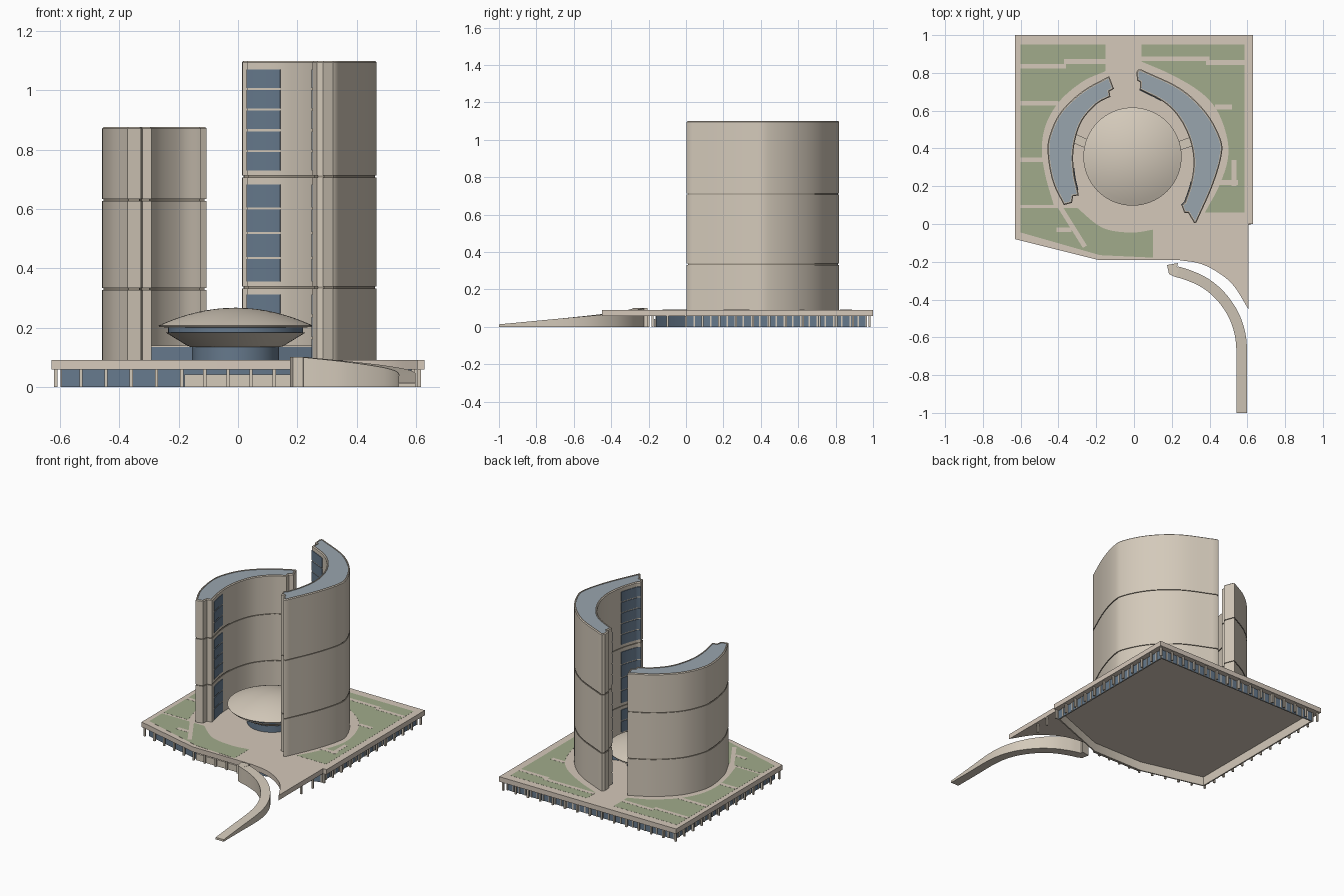
import bpy, bmesh, math
from mathutils import Vector

if "Cube" in bpy.data.objects:
    bpy.data.objects.remove(bpy.data.objects["Cube"])


def material(name, *srgb):
    m = bpy.data.materials.new(name)
    m.use_nodes = True
    col = [((c + 0.055) / 1.055) ** 2.4 for c in srgb] + [1]
    m.diffuse_color = col
    m.node_tree.nodes["Principled BSDF"].inputs["Base Color"].default_value = col
    return m


CONCRETE = material("concrete", 0.83, 0.79, 0.73)
PAVING = material("paving", 0.835, 0.785, 0.73)
LAWN = material("lawn", 0.63, 0.67, 0.545)
ROOF = material("roof_grey", 0.6, 0.645, 0.68)
GLASS = material("blue_glass", 0.4, 0.475, 0.55)
SEAM = material("dark_joint", 0.6, 0.565, 0.51)
made = []


def finish(name, bm, mats):
    bmesh.ops.recalc_face_normals(bm, faces=bm.faces)
    me = bpy.data.meshes.new(name)
    bm.to_mesh(me)
    bm.free()
    for m in mats:
        me.materials.append(m)
    ob = bpy.data.objects.new(name, me)
    bpy.context.collection.objects.link(ob)
    made.append(ob)


def add_loft(bm, rings, sides=None, top=0, closed=False):
    """Skin a stack of (outline, z) rings, then cap the ends or join them into a tube."""
    loops = [[bm.verts.new((p[0], p[1], z)) for p in pts] for pts, z in rings]
    n = len(loops[0])
    following = loops[1:] + loops[:1] if closed else loops[1:]
    for k, (a, b) in enumerate(zip(loops, following)):
        for i in range(n):
            j = (i + 1) % n
            bm.faces.new((a[i], a[j], b[j], b[i])).material_index = sides[k] if sides else 0
    if not closed:
        bm.faces.new(loops[0])
        bm.faces.new(loops[-1]).material_index = top


def prism(name, pts, z0, z1, mat):
    bm = bmesh.new()
    add_loft(bm, [(pts, z0), (pts, z1)])
    finish(name, bm, [mat])


def ribbon(path, width):
    """Closed outline of a path thickened evenly to both sides."""
    path = [Vector(p) for p in path]
    left, right = [], []
    for i, p in enumerate(path):
        d = (path[min(i + 1, len(path) - 1)] - path[max(i - 1, 0)]).normalized()
        side = Vector((-d.y, d.x)) * width / 2
        left.append(p + side)
        right.append(p - side)
    return left + right[::-1]


def inset(pts, dist):
    """Move a counter-clockwise outline inward."""
    out = []
    for i, p in enumerate(pts):
        d1 = (p - pts[i - 1]).normalized()
        d2 = (pts[(i + 1) % len(pts)] - p).normalized()
        n1, n2 = Vector((-d1.y, d1.x)), Vector((-d2.y, d2.x))
        out.append(p + (n1 + n2) * dist / max(1 + n1.dot(n2), 0.6))
    return out


def spline(ctrl, steps=8):
    c = [Vector(p) for p in ctrl]
    c = [2 * c[0] - c[1]] + c + [2 * c[-1] - c[-2]]
    out = []
    for a, b, d, e in zip(c, c[1:], c[2:], c[3:]):
        for k in range(steps):
            t = k / steps
            out.append(0.5 * (2 * b + (d - a) * t + (2 * a - 5 * b + 4 * d - e) * t * t
                              + (3 * b - a - 3 * d + e) * t ** 3))
    return out + [c[-2]]


def walk(path, step):
    """Evenly spaced points along a polyline."""
    for a, b in zip(path, path[1:]):
        a, b = Vector(a), Vector(b)
        n = max(1, round((b - a).length / step))
        for k in range(n):
            yield a.lerp(b, k / n)


def posts(name, path, step, size, z1, mat):
    bm = bmesh.new()
    for p in walk(path, step):
        box = [p + Vector((sx, sy)) * size / 2 for sx, sy in ((-1, -1), (1, -1), (1, 1), (-1, 1))]
        add_loft(bm, [(box, 0), (box, z1)])
    finish(name, bm, [mat])


def lathe(name, profile, centre, mat, n=64):
    bm = bmesh.new()
    ring = [Vector((math.cos(2 * math.pi * i / n), math.sin(2 * math.pi * i / n))) for i in range(n)]
    add_loft(bm, [([centre + v * r for v in ring], z) for r, z in profile])
    finish(name, bm, [mat])


# Podium: deck slab on a hollow glazed ground floor, columns and mullions
DECK = 0.09
sweep = spline([(0.605, -0.45), (0.53, -0.33), (0.45, -0.26), (0.35, -0.21), (0.23, -0.19)])
prism("podium_deck", [(-0.63, 1), (-0.63, -0.08), (-0.19, -0.19)] + sweep[::-1]
      + [(0.605, 0), (0.63, 0), (0.63, 1)], 0.058, DECK, PAVING)
back_wall = [(0.595, 0), (0.595, 0.965), (-0.595, 0.965), (-0.595, -0.055)]
plan = [Vector(p) for p in back_wall + [(-0.18, -0.16), (0.18, -0.16)]]
inner = inset(plan, 0.008)
bm = bmesh.new()
add_loft(bm, [(plan, 0), (plan, 0.058), (inner, 0.058), (inner, 0)], [0, 1, 1, 1], closed=True)
finish("ground_floor_walls", bm, [GLASS, CONCRETE])
posts("mullions", back_wall, 0.043, 0.008, 0.058, CONCRETE)
posts("columns", [(0.59, -0.2), (0.612, 0), (0.612, 0.982), (-0.615, 0.982), (-0.615, -0.07),
                  (-0.19, -0.178), (0.2, -0.178)], 0.086, 0.011, 0.058, CONCRETE)
prism("front_low_wall", ribbon([(-0.18, -0.166), (0.18, -0.166)], 0.008), 0, 0.042, CONCRETE)

# Lawns with footpaths laid over them
lawns = {
    "left_lawn": [(-0.6, 0.1), (-0.6, 0.95), (-0.15, 0.95)]
    + spline([(-0.15, 0.81), (-0.27, 0.755), (-0.39, 0.655), (-0.465, 0.53), (-0.488, 0.4),
              (-0.47, 0.26), (-0.425, 0.1)]),
    "front_lawn": [(0.1, -0.178), (-0.18, -0.165), (-0.6, -0.045), (-0.6, 0.085)]
    + spline([(-0.3, 0.085), (-0.2, 0), (-0.12, -0.035), (0, -0.045), (0.1, -0.03)]),
    "right_lawn": [(0.04, 0.95), (0.585, 0.95), (0.585, 0.06)]
    + spline([(0.375, 0.06), (0.45, 0.2), (0.496, 0.34), (0.492, 0.46), (0.44, 0.6),
              (0.35, 0.7), (0.2, 0.79), (0.04, 0.86)]),
}
for name, pts in lawns.items():
    prism(name, pts, DECK - 0.002, DECK + 0.0006, LAWN)
paths = [((-0.6, 0.835), (-0.36, 0.835)), ((-0.37, 0.86), (-0.15, 0.86)),
         ((-0.6, 0.64), (-0.4, 0.64)), ((-0.6, 0.34), (-0.48, 0.34)),
         ((-0.41, 0.12), (-0.26, -0.12)), ((-0.41, -0.03), (-0.33, -0.03)),
         ((0.04, 0.875), (0.4, 0.875)), ((0.38, 0.855), (0.585, 0.855)),
         ((0.43, 0.62), (0.52, 0.62)), ((0.44, 0.22), (0.55, 0.22)), ((0.53, 0.2), (0.53, 0.34))]
for a, b in paths:
    prism("footpath", ribbon([a, b], 0.025), DECK - 0.001, DECK + 0.0012, PAVING)


# Crescent towers with recessed joints and a low parapet round the roof
def tower(name, outline, seams, height):
    thin, rim = inset(outline, 0.005), inset(outline, 0.01)
    rings, sides = [(outline, DECK)], []
    for s in seams:
        rings += [(outline, s - 0.0035), (thin, s - 0.0035), (thin, s + 0.0035), (outline, s + 0.0035)]
        sides += [0, 1, 1, 1]
    rings += [(outline, height - 0.005), (thin, height), (rim, height), (rim, height - 0.004)]
    bm = bmesh.new()
    add_loft(bm, rings, sides + [0, 0, 0, 0], top=2)
    finish(name, bm, [CONCRETE, SEAM, ROOF])


def windows(name, path, bands):
    """Stacked panes following a wall; each band is bottom, top, count."""
    bm = bmesh.new()
    shape = ribbon(path, 0.007)
    for z0, z1, n in bands:
        h = (z1 - z0) / n
        for k in range(n):
            add_loft(bm, [(shape, z0 + k * h + 0.0035), (shape, z0 + (k + 1) * h - 0.0035)])
    finish(name, bm, [GLASS])


left_outer = spline([(-0.132, 0.783), (-0.272, 0.704), (-0.389, 0.592), (-0.449, 0.462),
                     (-0.456, 0.36), (-0.429, 0.22), (-0.372, 0.1)])
left_inner = spline([(-0.298, 0.18), (-0.315, 0.26), (-0.322, 0.36), (-0.308, 0.458),
                     (-0.271, 0.552), (-0.197, 0.635), (-0.125, 0.674)])
left_front = [Vector(p) for p in ((-0.328, 0.112), (-0.322, 0.147), (-0.292, 0.152))]
left_back = [Vector(p) for p in ((-0.13, 0.702), (-0.106, 0.716))]
tower("left_tower", left_outer + left_front + left_inner + left_back, [0.33, 0.63], 0.877)
windows("left_tower_windows", left_inner[:12],
        [(DECK, 0.31, 3), (0.35, 0.61, 4), (0.65, 0.855, 3)])

right_outer = spline([(0.331, 0.01), (0.415, 0.2), (0.463, 0.36), (0.457, 0.453),
                      (0.38, 0.593), (0.244, 0.719), (0.036, 0.819)])
right_inner = spline([(0.03, 0.711), (0.157, 0.645), (0.239, 0.562), (0.295, 0.448),
                      (0.315, 0.33), (0.3, 0.212), (0.268, 0.115)])
right_back = [Vector(p) for p in ((0.023, 0.819), (0.013, 0.805), (0.016, 0.76), (0.033, 0.75))]
right_front = [Vector(p) for p in ((0.251, 0.1), (0.267, 0.058), (0.287, 0.058), (0.32, 0.003))]
tower("right_tower", right_outer + right_back + right_inner + right_front, [0.335, 0.71], 1.1)
bands = [(DECK, 0.315, 3), (0.352, 0.686, 4), (0.727, 1.074, 5)]
windows("right_tower_back_windows", right_inner[:8], bands)
windows("right_tower_front_windows", right_inner[-10:] + right_front[:1], bands)

# Domed hall on a flared base
hub = Vector((-0.008, 0.357))
lathe("hall_base_glass", [(0.145, DECK), (0.145, 0.137)], hub, GLASS)
lathe("hall_bowl", [(0.15, 0.134), (0.165, 0.14), (0.237, 0.184)], hub, CONCRETE)
lathe("hall_glass_ring", [(0.228, 0.182), (0.228, 0.203)], hub, GLASS)
dome = [(r * 0.026, 0.207 + 0.06 * (1 - (r / 10) ** 2)) for r in range(10, 0, -1)]
lathe("hall_dome", [(0.22, 0.2), (0.257, 0.202)] + dome + [(0.004, 0.267)], hub, CONCRETE)

# Glazed link corridors from hall to towers
for a, b in (((-0.325, 0.457), (-0.1, 0.36)), ((0.315, 0.44), (0.08, 0.36))):
    prism("link_corridor_glass", ribbon([a, b], 0.04), DECK, 0.134, GLASS)
    prism("link_corridor_roof", ribbon([a, b], 0.048), 0.134, 0.14, CONCRETE)

# Curved vehicle ramp falling to ground level
track = spline([(0.225, -0.252), (0.29, -0.272), (0.375, -0.312), (0.455, -0.378),
                (0.52, -0.468), (0.556, -0.56), (0.57, -0.66), (0.57, -0.83), (0.57, -1)])
edge = ribbon(track, 0.057)
run = [0]
for a, b in zip(track, track[1:]):
    run.append(run[-1] + (b - a).length)
fall = [0.1 - 0.087 * r / run[-1] for r in run]
n = len(track)
bm = bmesh.new()
low = [bm.verts.new((p.x, p.y, 0)) for p in edge]
high = [bm.verts.new((p.x, p.y, z)) for p, z in zip(edge, fall + fall[::-1])]
for i in range(2 * n):
    j = (i + 1) % (2 * n)
    bm.faces.new((low[i], low[j], high[j], high[i]))
for i in range(n - 1):
    for v in (low, high):
        bm.faces.new((v[i], v[i + 1], v[-i - 2], v[-i - 1]))
finish("ramp", bm, [CONCRETE])
prism("ramp_landing", [(0.175, -0.217), (0.232, -0.207), (0.228, -0.226), (0.24, -0.23),
                       (0.22, -0.281), (0.185, -0.265)], 0, 0.1, CONCRETE)

# Smooth curved walls, keep corners crisp
bpy.ops.object.select_all(action="DESELECT")
for ob in made:
    ob.select_set(True)
bpy.context.view_layer.objects.active = made[0]
bpy.ops.object.shade_smooth_by_angle(angle=math.radians(35))
